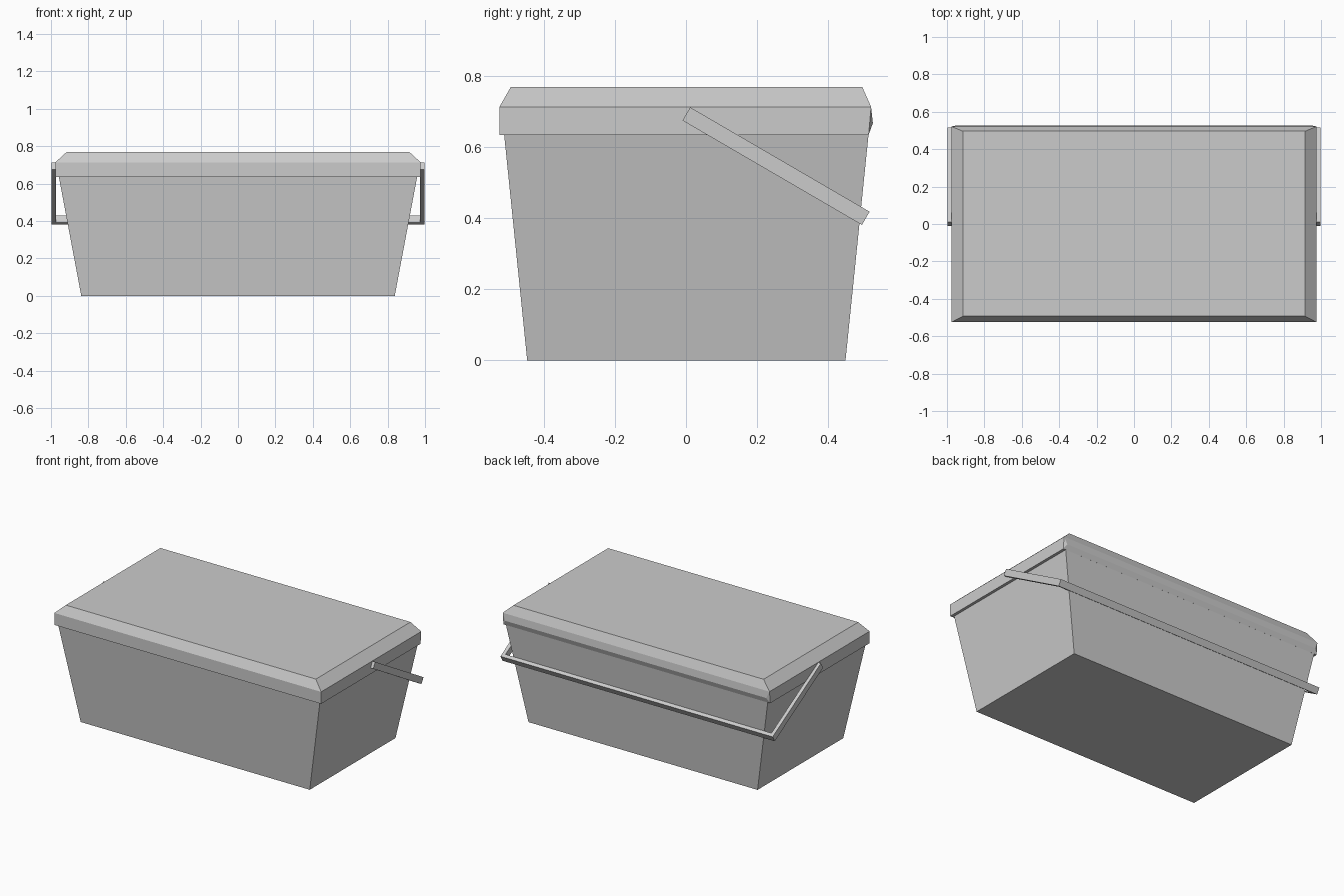
import bpy
from mathutils import Vector

if "Cube" in bpy.data.objects:
    bpy.data.objects.remove(bpy.data.objects["Cube"])


def add_mesh(name, verts, faces):
    mesh = bpy.data.meshes.new(name)
    mesh.from_pydata(verts, [], faces)
    mesh.update()
    obj = bpy.data.objects.new(name, mesh)
    bpy.context.collection.objects.link(obj)
    return obj


def ring(hx, y0, y1, z):
    return [(-hx, y0, z), (hx, y0, z), (hx, y1, z), (-hx, y1, z)]


def loft(rings):
    """Stacked rectangles joined by quads and capped at both ends."""
    verts = [v for r in rings for v in r]
    faces = [(3, 2, 1, 0)]
    for k in range(len(rings) - 1):
        a = 4 * k
        for i in range(4):
            j = (i + 1) % 4
            faces.append((a + i, a + j, a + 4 + j, a + 4 + i))
    n = len(verts)
    faces.append((n - 4, n - 3, n - 2, n - 1))
    return verts, faces


# Tapered box body
add_mesh("box_body", *loft([ring(0.838, -0.447, 0.449, 0),
                            ring(0.958, -0.512, 0.514, 0.637)]))

# Chamfered lid, with a shallow hinge ridge replacing its rear wall
verts, faces = loft([ring(0.976, -0.525, 0.514, 0.635),
                     ring(0.976, -0.525, 0.521, 0.714),
                     ring(0.915, -0.493, 0.496, 0.77)])
faces.remove((2, 3, 7, 6))
verts += [(-0.955, 0.526, 0.668), (0.955, 0.526, 0.668)]
faces += [(2, 3, 12, 13), (13, 12, 7, 6), (2, 13, 6), (3, 7, 12)]
add_mesh("lid", verts, faces)

# Flat U-shaped carry handle, swung down behind the box
start, end = Vector((0, 0.001, 0.694)), Vector((0, 0.506, 0.400))
along = (end - start).normalized()
half_width = Vector((0, -along.z, along.y)) * 0.0215
thick = 0.023
outline = []
length = (end - start).length
for x, d in [(-1, 0), (-1, length), (1, length), (1, 0),
             (1 - thick, 0), (1 - thick, length - thick),
             (-1 + thick, length - thick), (-1 + thick, 0)]:
    outline.append(start + along * d + Vector((x * 0.996, 0, 0)))
verts = [p + half_width for p in outline] + [p - half_width for p in outline]
# Three quads per broad side, then the rim
top = [(0, 1, 6, 7), (1, 2, 5, 6), (2, 3, 4, 5)]
faces = top + [tuple(i + 8 for i in reversed(f)) for f in top]
faces += [(i, i + 8, (i + 1) % 8 + 8, (i + 1) % 8) for i in range(8)]
add_mesh("carry_handle", verts, faces)
